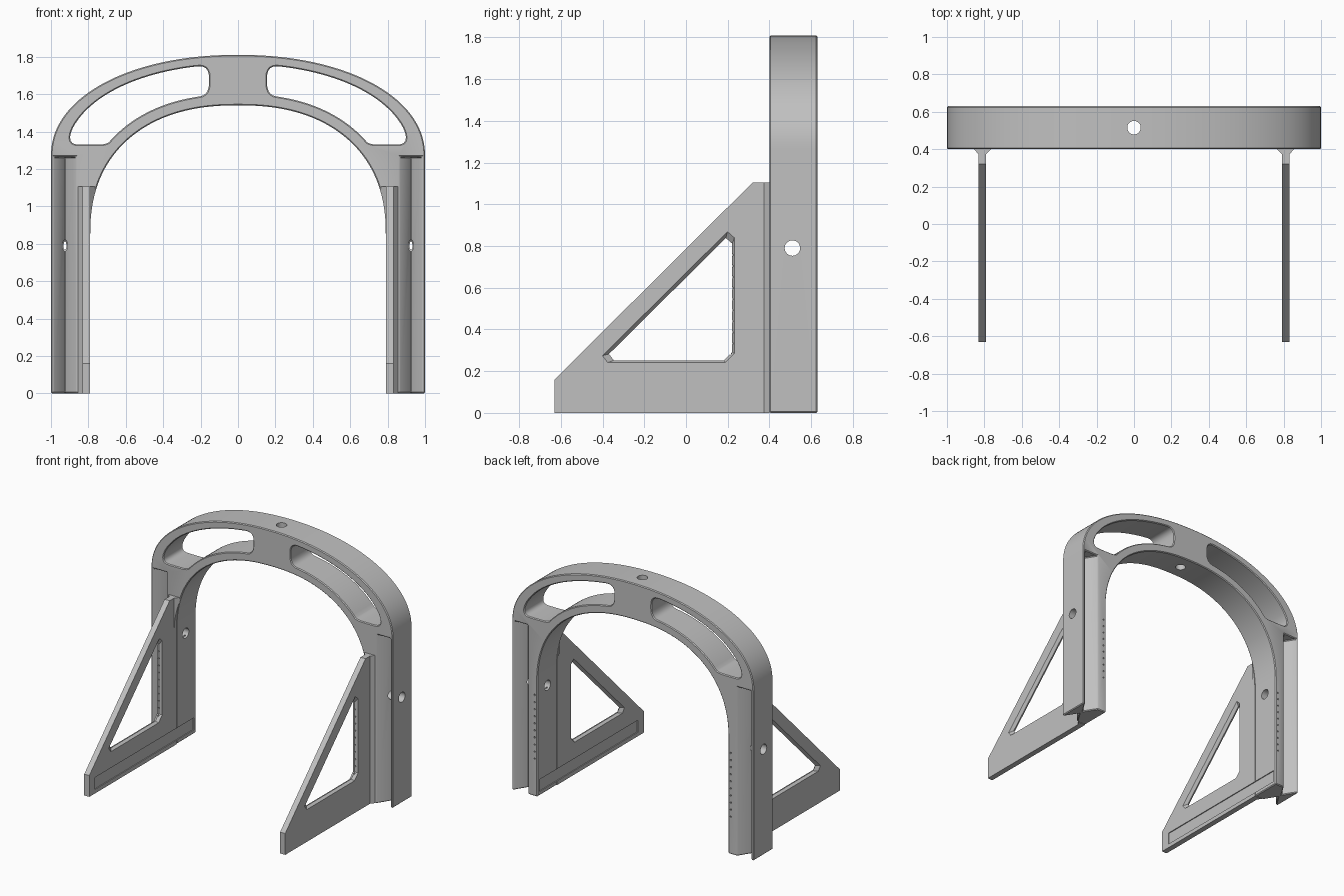
import bpy, bmesh, math
from mathutils import Matrix

cube = bpy.data.objects.get("Cube")
if cube:
    bpy.data.objects.remove(cube, do_unlink=True)

grey = bpy.data.materials.new("plain_grey")
grey.use_nodes = True
colour = (0.53, 0.53, 0.53, 1)
grey.diffuse_color = colour
grey.node_tree.nodes["Principled BSDF"].inputs["Base Color"].default_value = colour

FRONT, BACK = 0.40, 0.63
MID = (FRONT + BACK) / 2
LEG_IN = 0.79


def make_object(name, bm):
    bmesh.ops.recalc_face_normals(bm, faces=bm.faces)
    mesh = bpy.data.meshes.new(name)
    bm.to_mesh(mesh)
    bm.free()
    mesh.materials.append(grey)
    obj = bpy.data.objects.new(name, mesh)
    bpy.context.collection.objects.link(obj)
    return obj


def prism(name, points, axis, lo, hi, lo_points=None):
    """Extrude a 2D outline along an axis; lo_points gives a tapered end."""
    def place(p, d):
        return {"x": (d, p[0], p[1]), "y": (p[0], d, p[1]), "z": (p[0], p[1], d)}[axis]
    bm = bmesh.new()
    a = [bm.verts.new(place(p, lo)) for p in (lo_points or points)]
    b = [bm.verts.new(place(p, hi)) for p in points]
    bm.faces.new(a)
    bm.faces.new(b)
    for i in range(len(a)):
        j = (i + 1) % len(a)
        bm.faces.new((a[i], a[j], b[j], b[i]))
    return make_object(name, bm)


def rods(name, spots, axis, radius, length, sides):
    """One mesh holding a round rod centred on every spot."""
    turn = {"x": Matrix.Rotation(math.pi / 2, 4, "Y"),
            "y": Matrix.Rotation(math.pi / 2, 4, "X"), "z": Matrix()}[axis]
    bm = bmesh.new()
    for spot in spots:
        bmesh.ops.create_cone(bm, cap_ends=True, segments=sides, radius1=radius,
                              radius2=radius, depth=length,
                              matrix=Matrix.Translation(spot) @ turn)
    return make_object(name, bm)


def apply(obj, mod):
    bpy.context.view_layer.objects.active = obj
    bpy.ops.object.modifier_apply(modifier=mod.name)


def cut(obj, cutter, keep=False):
    mod = obj.modifiers.new("cut", "BOOLEAN")
    mod.operation = "DIFFERENCE"
    mod.solver = "EXACT"
    mod.object = cutter
    apply(obj, mod)
    if not keep:
        bpy.data.objects.remove(cutter, do_unlink=True)


def arc(a, b, base, n, start, end, steps):
    """Superellipse arc between two angles in degrees."""
    pts = []
    for i in range(steps + 1):
        t = math.radians(start + (end - start) * i / steps)
        c, s = math.cos(t), max(math.sin(t), 0)
        pts.append((math.copysign(a * abs(c) ** (2 / n), c), base + b * s ** (2 / n)))
    return pts


def corner(p, q, r, steps=6):
    """Rounded corner from p to r, pulled towards q."""
    ts = [i / steps for i in range(1, steps)]
    return [tuple((1 - t) ** 2 * u + 2 * t * (1 - t) * v + t * t * w
                  for u, v, w in zip(p, q, r)) for t in ts]


def box(name, x, y, z):
    return prism(name, [(x[0], z[0]), (x[1], z[0]), (x[1], z[1]), (x[0], z[1])], "y", *y)


# Arch with straight legs
outer = arc(1, 0.54, 1.27, 2.1, 0, 180, 72)
inner = arc(LEG_IN, 0.69, 0.85, 2.3, 0, 180, 72)
arch = prism("arch_frame",
             [(1, 0)] + outer + [(-1, 0), (-LEG_IN, 0)] + inner[::-1] + [(LEG_IN, 0)],
             "y", FRONT, BACK)

# Long curved openings in the arch
top = arc(0.92, 0.49, 1.27, 2.1, 16.8, 77, 24)
low = arc(0.85, 0.75, 0.85, 2.3, 79, 38, 20)
end_a, end_b = (0.155, 1.69), (0.155, 1.66)
floor_a, floor_b = (0.75, 1.33), (0.85, 1.33)
opening = (top + corner(top[-1], (0.155, 1.757), end_a) + [end_a, end_b]
           + corner(end_b, (0.155, 1.597), low[0]) + low
           + corner(low[-1], (0.71, 1.33), floor_a) + [floor_a, floor_b]
           + corner(floor_b, (0.925, 1.33), top[0]))
for s in (1, -1):
    cut(arch, prism("opening_cutter", [(s * x, z) for x, z in opening], "y", 0.2, 0.8))

# V-shaped channels down the front and back of each leg
for s in (1, -1):
    for face, inward in ((FRONT, 1), (BACK, -1)):
        tip, out = face + inward * 0.095, face - inward * 0.02
        groove = [(s * 0.985, face), (s * 0.925, tip), (s * 0.865, face),
                  (s * 0.865, out), (s * 0.985, out)]
        cut(arch, prism("channel_cutter", groove, "z", -0.1, 1.265))

# Fine chamfer on the sharp edges
mod = arch.modifiers.new("chamfer", "BEVEL")
mod.width = 0.006
mod.segments = 1
mod.limit_method = "ANGLE"
mod.angle_limit = math.radians(50)
apply(arch, mod)

# Round holes in the crown and the legs
cut(arch, rods("crown_hole", [(0, MID, 1.7)], "z", 0.036, 0.6, 32))
cut(arch, rods("leg_holes", [(s * 0.9, MID - 0.005, 0.79) for s in (1, -1)],
               "x", 0.037, 0.5, 32))

# Triangular side braces
outline = [(-0.63, 0), (-0.63, 0.16), (0.32, 1.105), (FRONT, 1.105), (FRONT, 0)]
window = [(-0.405, 0.273), (-0.38, 0.24), (0.19, 0.24), (0.233, 0.283),
          (0.233, 0.844), (0.20, 0.873)]
small = [(0.08 + (y - 0.08) * 0.92, 0.4 + (z - 0.4) * 0.92) for y, z in window]
parts = [arch]
throat = prism("throat_cutter", [(-LEG_IN, -0.1)] + inner[::-1] + [(LEG_IN, -0.1)],
               "y", 0.2, 0.8)
throat.hide_render = True
for s, side in ((1, "left"), (-1, "right")):
    brace = prism(side + "_brace", outline, "x", s * LEG_IN, s * 0.832)
    for near, far in ((0.809, 0.835), (0.813, 0.787)):
        cut(brace, prism("window_cutter", window, "x", s * near, s * far, small))

    # Flared root where the brace meets the leg
    flare = [(s * 0.765, FRONT), (s * 0.791, 0.372), (s * 0.831, 0.372), (s * 0.855, FRONT)]
    root = prism(side + "_brace_root", flare, "z", 0, 1.105)
    cut(root, throat, keep=True)

    # Shallow panel along the foot, and a row of pin holes through the leg
    pins = [(s * 0.812, 0.45, 0.28 + 0.053 * i) for i in range(10)]
    for part in (brace, arch, root):
        cut(part, box("foot_panel_cutter", sorted((s * 0.76, s * 0.797)),
                      (-0.56, 0.605), (0.03, 0.12)))
        cut(part, rods("pin_cutter", pins, "y", 0.006, 0.48, 8))
    parts += [brace, root]
bpy.data.objects.remove(throat, do_unlink=True)

# Smooth curves, crisp edges
for part in parts:
    bpy.ops.object.select_all(action="DESELECT")
    part.select_set(True)
    bpy.context.view_layer.objects.active = part
    bpy.ops.object.shade_smooth_by_angle(angle=math.radians(30))
